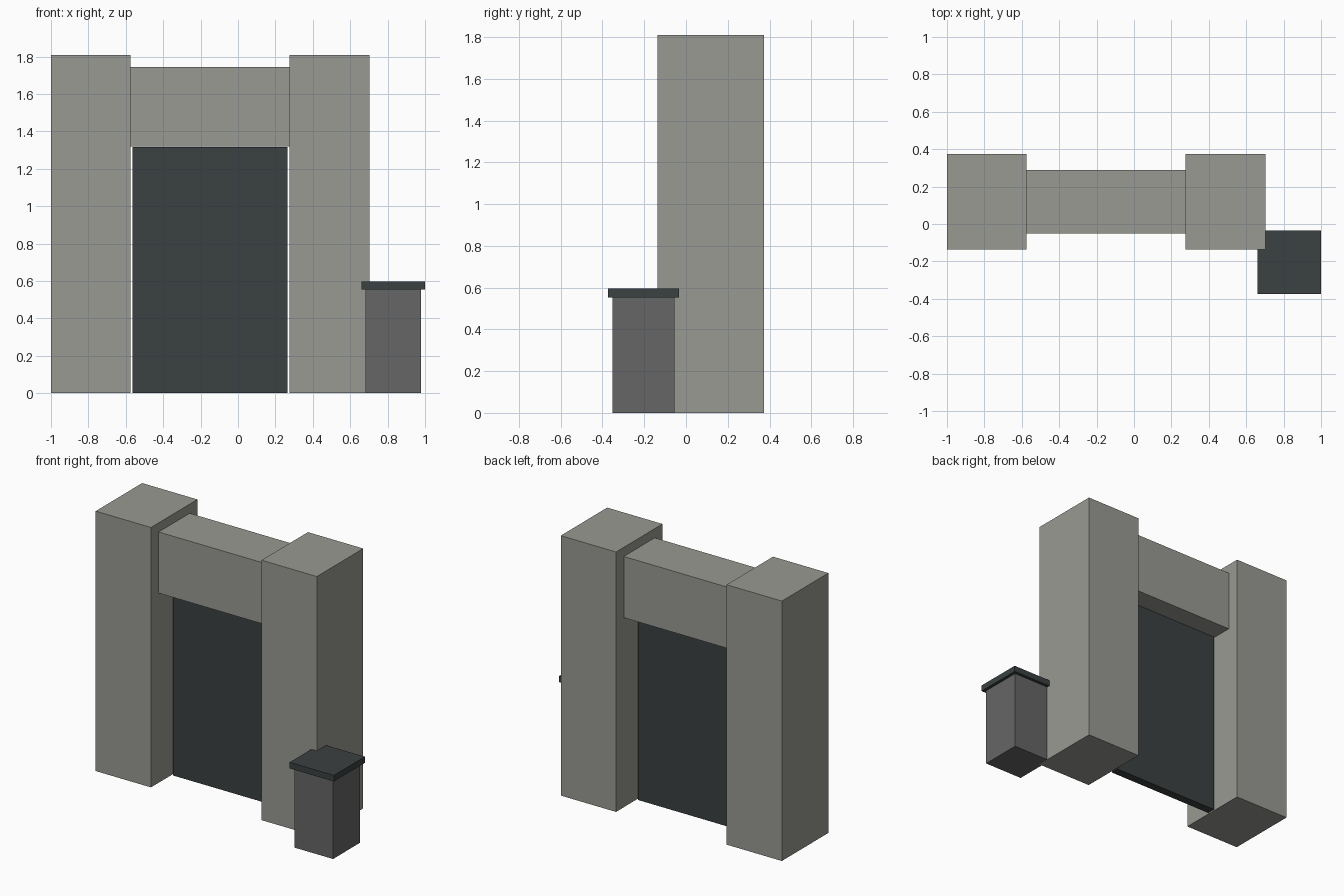
import bpy

cube = bpy.data.objects.get("Cube")
if cube:
    bpy.data.objects.remove(cube, do_unlink=True)


def material(name, rgb):
    mat = bpy.data.materials.new(name)
    mat.use_nodes = True
    mat.diffuse_color = (*rgb, 1)
    mat.node_tree.nodes["Principled BSDF"].inputs["Base Color"].default_value = (*rgb, 1)
    return mat


def block(name, center, size, bottom, mat):
    """Axis-aligned block standing on the given bottom height."""
    x, y = center
    bpy.ops.mesh.primitive_cube_add(size=1, location=(x, y, bottom + size[2] / 2))
    obj = bpy.context.object
    obj.name = obj.data.name = name
    obj.scale = size
    bpy.ops.object.transform_apply(location=False, rotation=False, scale=True)
    obj.data.materials.append(mat)
    return obj


stone = material("warm grey stone", (0.32, 0.32, 0.29))
grey = material("mid grey metal", (0.133, 0.133, 0.133))
dark = material("dark slate", (0.043, 0.052, 0.052))

U = 2 / 4.7            # pillar width, the module for every part
gate = (-0.149, 0.119)  # centre of the gateway
post = (0.83, -0.204)   # centre of the control post

# Gateway: two pillars, a lintel and a thin door slab
for name, side in (("right_pillar", -1), ("left_pillar", 1)):
    block(name, (gate[0] + side * 1.5 * U, gate[1]), (U, 1.2 * U, 4.25 * U), 0, stone)
block("lintel", gate, (2 * U, 0.8 * U, U), 3.1 * U, stone)
block("door", gate, (1.95 * U, 0.14 * U, 3.09 * U), 0, dark)

# Control post with an overhanging cap
block("control_post", post, (0.7 * U, 0.7 * U, 1.3 * U), 0, grey)
block("control_post_cap", post, (0.8 * U, 0.8 * U, 0.1 * U), 1.3 * U, dark)
